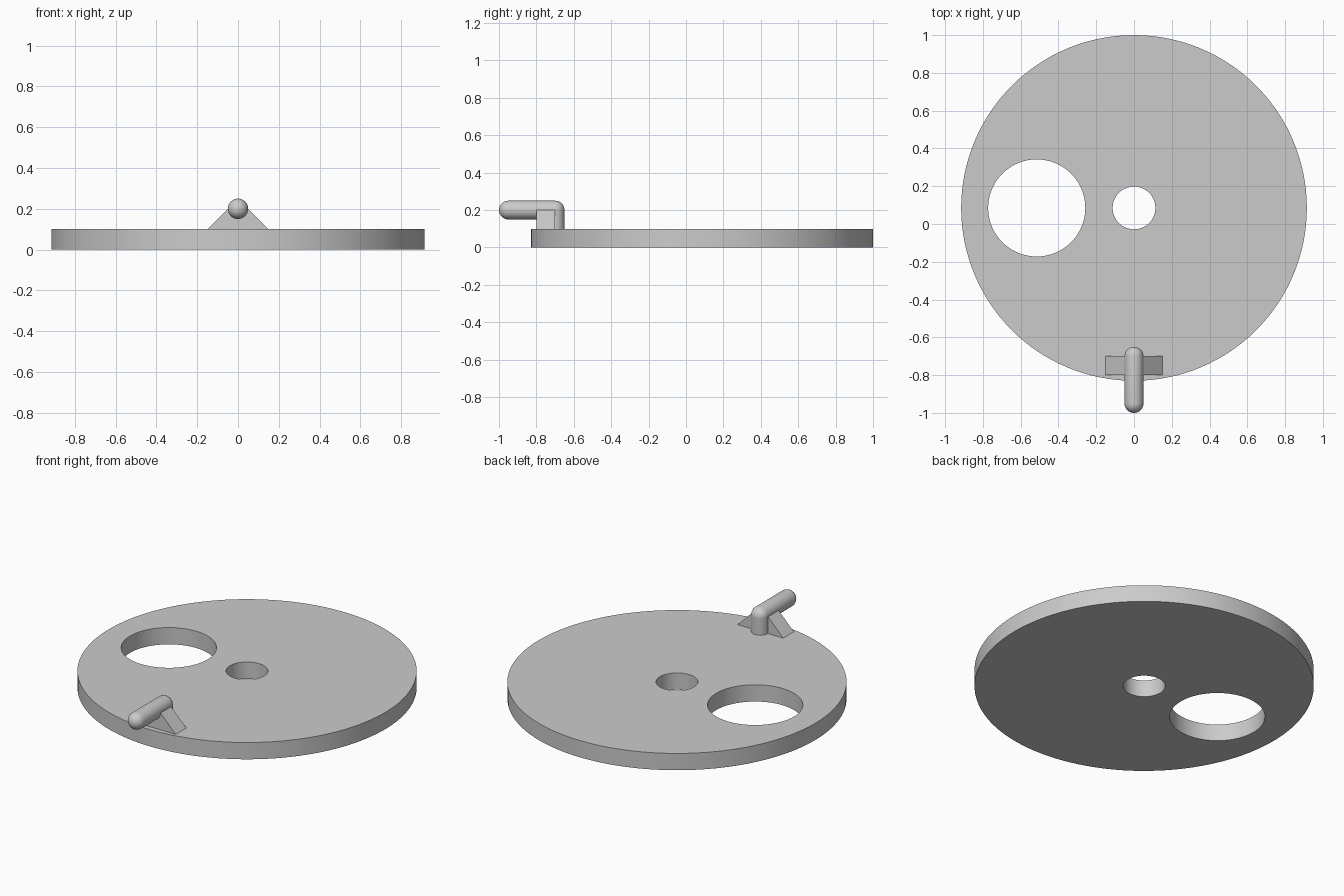
import bpy, bmesh
from math import sin, cos, pi
from mathutils import Matrix, Vector

cube = bpy.data.objects.get("Cube")
if cube:
    bpy.data.objects.remove(cube, do_unlink=True)

GREY = (0.6, 0.6, 0.6, 1)
grey = bpy.data.materials.new("plain_grey")
grey.use_nodes = True
grey.diffuse_color = GREY
grey.node_tree.nodes["Principled BSDF"].inputs["Base Color"].default_value = GREY

THICK = 0.1      # plate thickness
MID_Y = 0.085    # plate centre
PIPE_R = 0.05
PIPE_Z = 0.2
BEND_Y = -0.7    # where the pipe turns down


def finish(name, bm):
    """Turn a bmesh into a named object with smooth curves and sharp edges."""
    bmesh.ops.remove_doubles(bm, verts=bm.verts, dist=1e-5)
    bmesh.ops.recalc_face_normals(bm, faces=bm.faces)
    mesh = bpy.data.meshes.new(name)
    bm.to_mesh(mesh)
    bm.free()
    mesh.materials.clear()
    mesh.materials.append(grey)
    obj = bpy.data.objects.new(name, mesh)
    bpy.context.collection.objects.link(obj)
    bpy.ops.object.select_all(action='DESELECT')
    obj.select_set(True)
    bpy.context.view_layer.objects.active = obj
    bpy.ops.object.shade_smooth_by_angle(angle=pi / 6)
    return obj


def plate(name, circles, steps=128):
    """Extruded outline: the first circle is the rim, the rest are holes."""
    curve = bpy.data.curves.new(name + "_outline", 'CURVE')
    curve.dimensions = '2D'
    curve.fill_mode = 'BOTH'
    curve.extrude = THICK / 2
    for x, y, r in circles:
        spline = curve.splines.new('POLY')
        spline.points.add(steps - 1)
        spline.use_cyclic_u = True
        for i, p in enumerate(spline.points):
            a = 2 * pi * i / steps
            p.co = (x + r * cos(a), y + r * sin(a), 0, 1)
    outline = bpy.data.objects.new(name + "_outline", curve)
    bpy.context.collection.objects.link(outline)
    bpy.context.view_layer.update()
    mesh = bpy.data.meshes.new_from_object(
        outline.evaluated_get(bpy.context.evaluated_depsgraph_get()))
    bm = bmesh.new()
    bm.from_mesh(mesh)
    bpy.data.objects.remove(outline, do_unlink=True)
    bpy.data.curves.remove(curve)
    bpy.data.meshes.remove(mesh)
    for f in bm.faces:
        f.material_index = 0
    bmesh.ops.translate(bm, verts=bm.verts, vec=(0, 0, THICK / 2))
    return finish(name, bm)


def lathe(name, profile, matrix, steps=32):
    """Spin (radius, height) points about z, then place the result."""
    bm = bmesh.new()
    verts = [bm.verts.new((r, 0, h)) for r, h in profile]
    edges = [bm.edges.new(pair) for pair in zip(verts, verts[1:])]
    bmesh.ops.spin(bm, geom=verts + edges, cent=(0, 0, 0), axis=(0, 0, 1),
                   angle=2 * pi, steps=steps)
    bm.transform(matrix)
    return finish(name, bm)


# Round plate with a centre hole and a larger side hole
plate("disc_plate", [(0, MID_Y, 0.915), (0, MID_Y, 0.113), (-0.515, MID_Y, 0.257)])

# Horizontal pipe with rounded ends, pointing out over the front rim
length = 0.25
arc = [i * pi / 16 for i in range(9)]
tip = [(PIPE_R * cos(a), length + PIPE_R * sin(a)) for a in arc]
tail = [(PIPE_R * cos(a), -PIPE_R * sin(a)) for a in reversed(arc)]
lathe("pipe_arm", tail + tip,
      Matrix.Translation((0, BEND_Y, PIPE_Z)) @ Matrix.Rotation(pi / 2, 4, 'X'))

# Upright pipe joining the arm to the plate
lathe("pipe_post", [(0, 0), (PIPE_R, 0), (PIPE_R, PIPE_Z - THICK)],
      Matrix.Translation((0, BEND_Y, THICK)))

# Sloped support block under the arm
bm = bmesh.new()
outline = [(-0.15, THICK), (0.15, THICK), (PIPE_R, PIPE_Z), (-PIPE_R, PIPE_Z)]
face = bm.faces.new([bm.verts.new((x, -0.8, z)) for x, z in outline])
side = bmesh.ops.extrude_face_region(bm, geom=[face])["geom"]
bmesh.ops.translate(bm, vec=Vector((0, 0.1, 0)),
                    verts=[g for g in side if isinstance(g, bmesh.types.BMVert)])
finish("support_block", bm)
